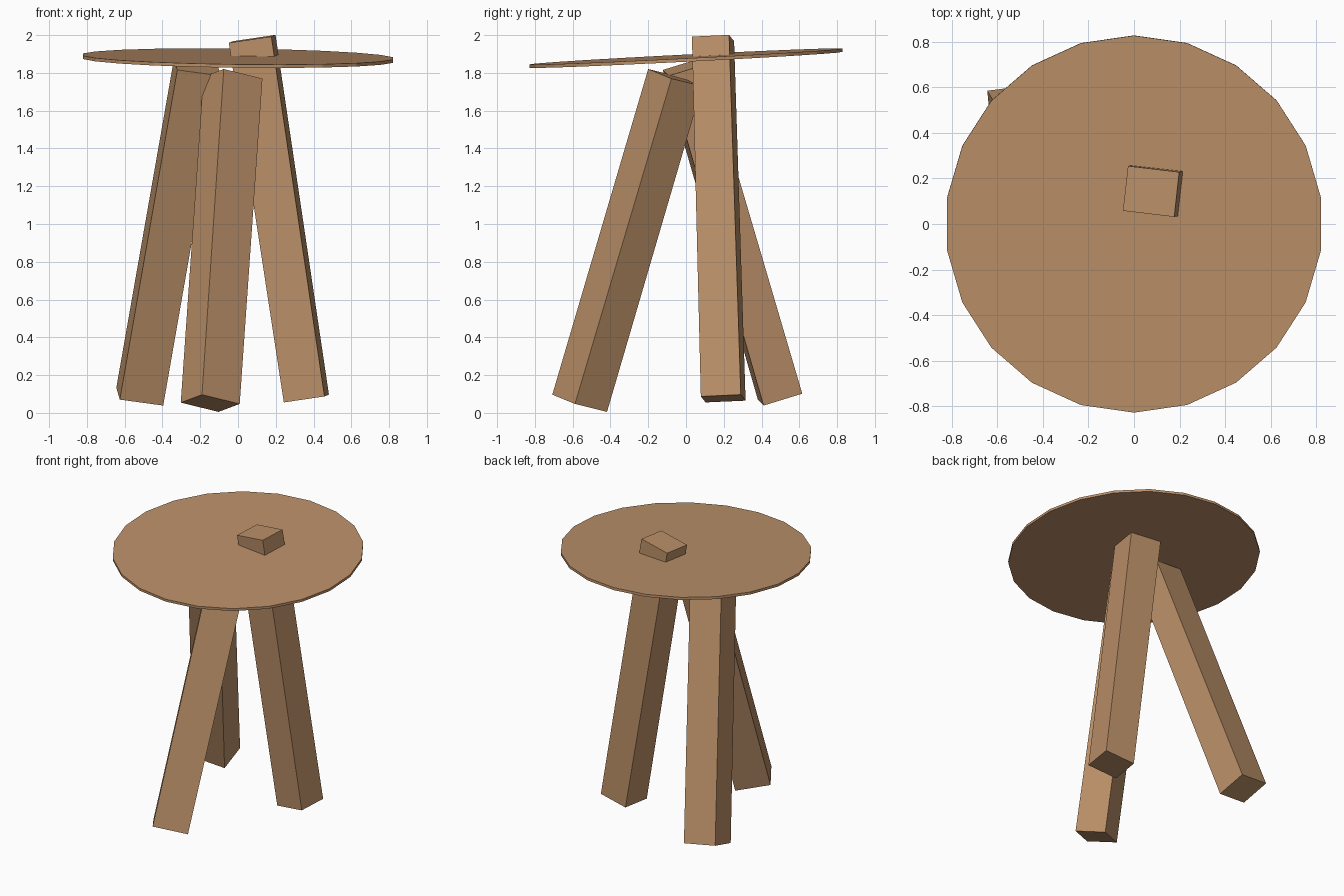
import bpy, bmesh
from math import radians
from mathutils import Vector

cube = bpy.data.objects.get("Cube")
if cube:
    bpy.data.objects.remove(cube, do_unlink=True)

# Single warm wood colour
wood = bpy.data.materials.new("warm_wood")
wood.use_nodes = True
wood.diffuse_color = (0.5, 0.28, 0.14, 1)
wood.node_tree.nodes["Principled BSDF"].inputs["Base Color"].default_value = wood.diffuse_color


def beam(name, foot, head, side, foot_size, head_size):
    """Square-cut beam from foot to head; side points along its width."""
    foot, head, side = Vector(foot), Vector(head), Vector(side)
    axis = (head - foot).normalized()
    u = (side - axis * side.dot(axis)).normalized()
    v = axis.cross(u)
    bm = bmesh.new()
    rings = []
    for centre, (w, d) in ((foot, foot_size), (head, head_size)):
        rings.append([bm.verts.new(centre + u * w * a / 2 + v * d * b / 2)
                      for a, b in ((-1, -1), (1, -1), (1, 1), (-1, 1))])
    low, high = rings
    bm.faces.new(low[::-1])
    bm.faces.new(high)
    for i in range(4):
        j = (i + 1) % 4
        bm.faces.new((low[i], low[j], high[j], high[i]))
    bmesh.ops.recalc_face_normals(bm, faces=bm.faces)
    mesh = bpy.data.meshes.new(name)
    bm.to_mesh(mesh)
    bm.free()
    mesh.materials.append(wood)
    obj = bpy.data.objects.new(name, mesh)
    bpy.context.collection.objects.link(obj)


# Three splayed legs; the left one pokes through the seat
beam("front_leg", (-0.147, -0.563, 0.051), (-0.027, -0.057, 1.775),
     (0.2, 0.12, -0.05), (0.238, 0.208), (0.244, 0.2))
beam("left_leg", (0.362, 0.197, 0.076), (0.075, 0.143, 1.98),
     (0.22, -0.026, 0.03), (0.219, 0.213), (0.229, 0.198))
beam("back_right_leg", (-0.52, 0.498, 0.086), (-0.215, -0.01, 1.83),
     (0.23, 0.03, -0.03), (0.234, 0.215), (0.234, 0.205))

# Thin, slightly tilted round seat
bpy.ops.mesh.primitive_cylinder_add(vertices=22, radius=0.829, depth=0.018,
                                    location=(0, 0, 1.878),
                                    rotation=(radians(2.9), radians(0.7), 0))
seat = bpy.context.object
seat.name = "seat"
seat.data.materials.append(wood)
